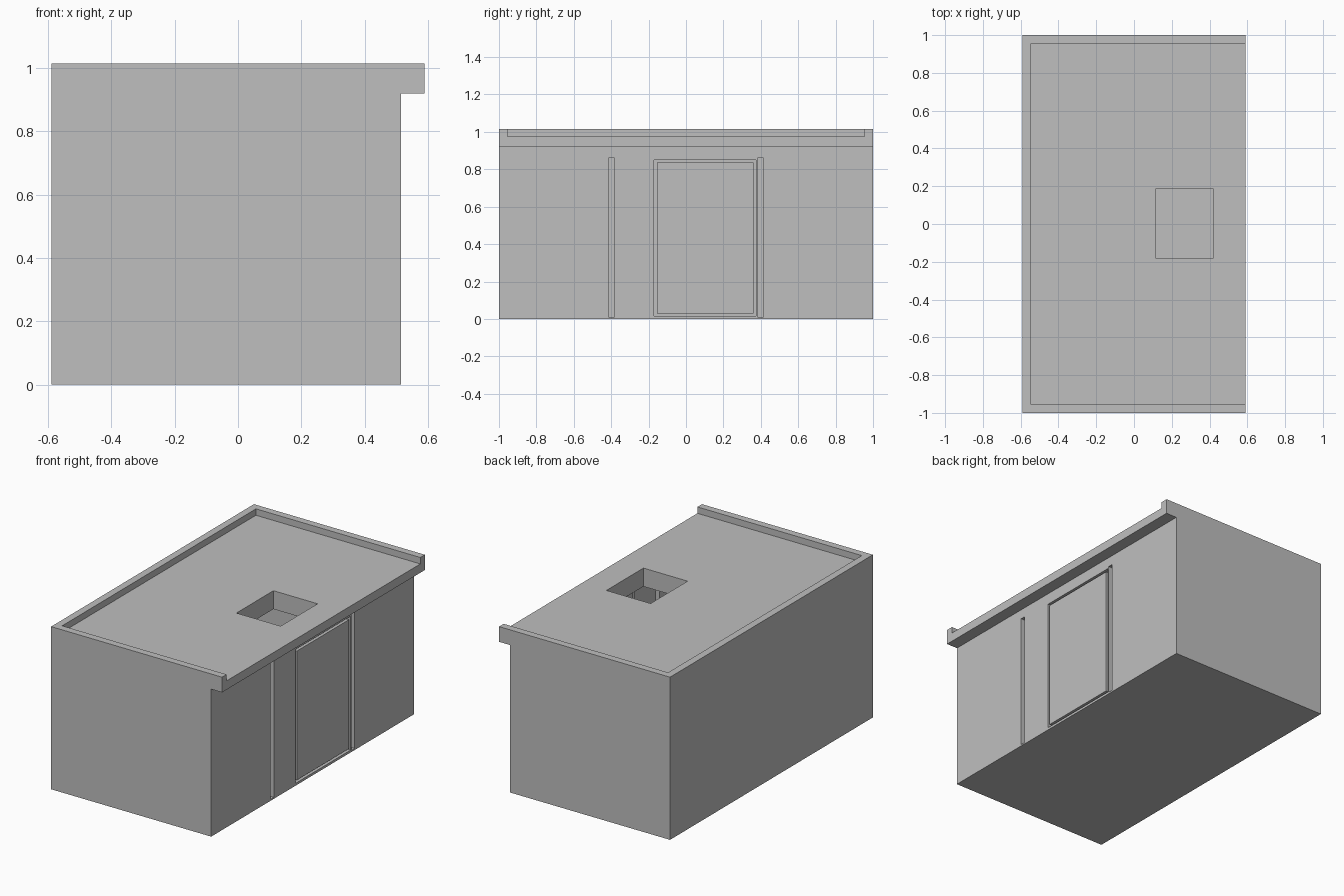
import bpy
import bmesh

cube = bpy.data.objects.get("Cube")
if cube:
    bpy.data.objects.remove(cube, do_unlink=True)

# Single plain material
grey = bpy.data.materials.new("plain grey")
grey.use_nodes = True
colour = (0.52, 0.52, 0.52, 1)
grey.diffuse_color = colour
grey.node_tree.nodes["Principled BSDF"].inputs["Base Color"].default_value = colour


def extrude_profile(name, profile, y0, y1):
    """Solid made by sweeping an (x, z) outline along y."""
    bm = bmesh.new()
    face = bm.faces.new([bm.verts.new((x, y0, z)) for x, z in profile])
    swept = bmesh.ops.extrude_face_region(bm, geom=[face])["geom"]
    verts = [v for v in swept if isinstance(v, bmesh.types.BMVert)]
    bmesh.ops.translate(bm, verts=verts, vec=(0, y1 - y0, 0))
    bmesh.ops.recalc_face_normals(bm, faces=bm.faces)
    mesh = bpy.data.meshes.new(name)
    bm.to_mesh(mesh)
    bm.free()
    mesh.materials.append(grey)
    obj = bpy.data.objects.new(name, mesh)
    bpy.context.collection.objects.link(obj)
    return obj


def box(name, xs, ys, zs):
    (x0, x1), (z0, z1) = xs, zs
    return extrude_profile(name, [(x0, z0), (x1, z0), (x1, z1), (x0, z1)], *ys)


def cut(target, xs, ys, zs):
    """Subtract a box and discard the cutter."""
    cutter = box("cutter", xs, ys, zs)
    cutter.hide_render = True
    mod = target.modifiers.new("cut", "BOOLEAN")
    mod.operation = "DIFFERENCE"
    mod.solver = "EXACT"
    mod.object = cutter
    bpy.context.view_layer.objects.active = target
    bpy.ops.object.modifier_apply(modifier=mod.name)
    bpy.data.objects.remove(cutter, do_unlink=True)


# Main dimensions
BACK, WALL, EAVE = -0.59, 0.515, 0.59
TOP, ROOF, SOFFIT, CEILING = 1.015, 0.975, 0.92, 0.86
THICK, FLOOR = 0.04, 0.01
through_wall = (WALL - 0.06, WALL + 0.05)

# Building body with the overhanging eave
building = extrude_profile(
    "building_shell",
    [(BACK, 0), (WALL, 0), (WALL, SOFFIT), (EAVE, SOFFIT), (EAVE, TOP), (BACK, TOP)],
    -1, 1)

# Hollow room
cut(building, (BACK + THICK, WALL - THICK), (-1 + THICK, 1 - THICK), (FLOOR, CEILING))
# Sunken roof deck, open over the eave
cut(building, (BACK + 0.045, EAVE + 0.1), (-0.955, 0.955), (ROOF, TOP + 0.1))
# Roof hatch
cut(building, (0.115, 0.42), (-0.18, 0.185), (CEILING - 0.1, TOP + 0.1))
# Tall slots beside the doorway
for side in (-1, 1):
    cut(building, through_wall, sorted((side * 0.383, side * 0.415)), (FLOOR, CEILING))
# Doorway
cut(building, through_wall, (-0.17, 0.375), (0.015, 0.85))

# Door panel set in the doorway with a narrow gap all round
box("door_panel", (WALL - THICK, WALL), (-0.155, 0.36), (0.03, 0.835))
